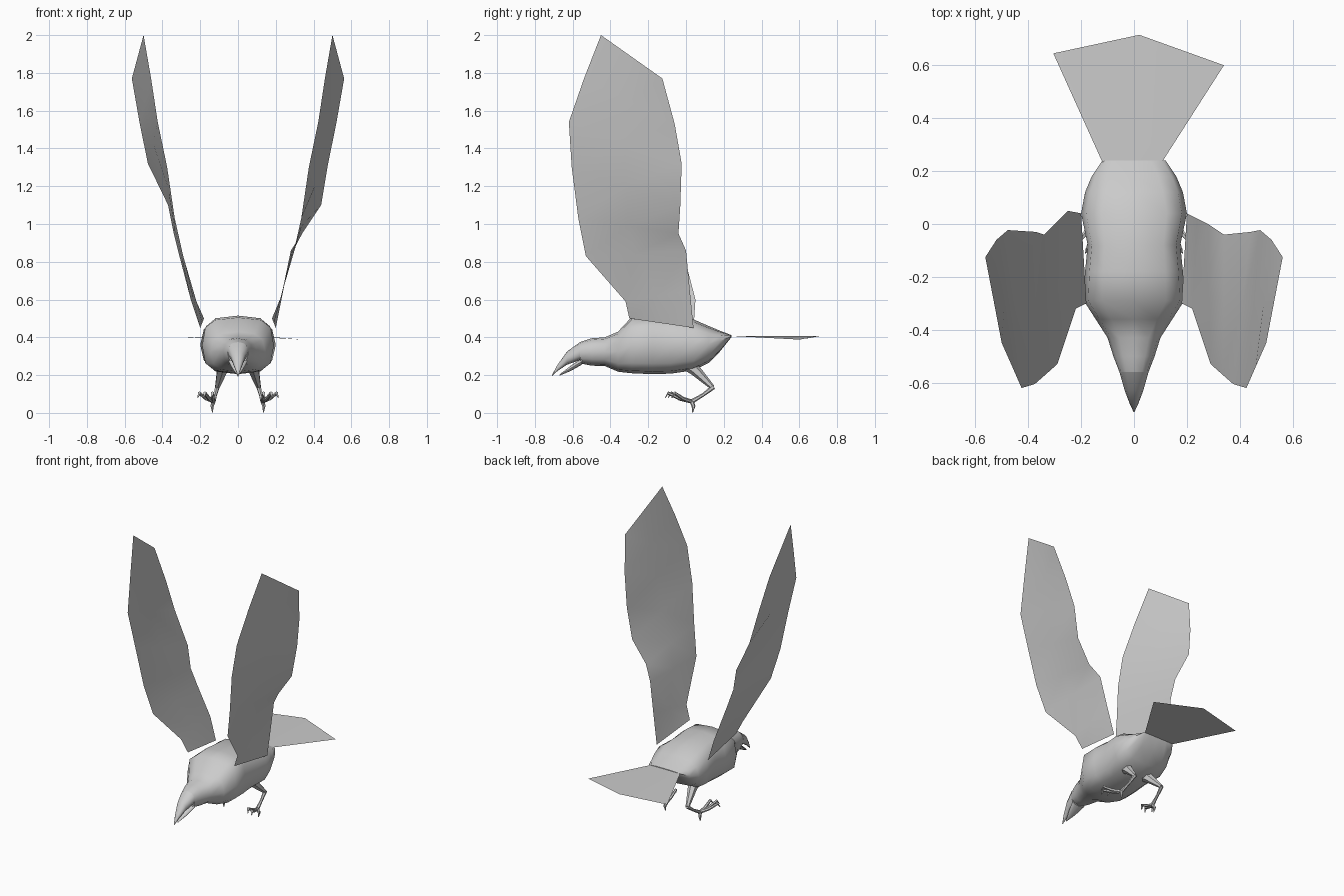
import bpy
import bmesh
from math import cos, sin, tau, radians, copysign
from mathutils import Vector

default_cube = bpy.data.objects.get("Cube")
if default_cube:
    bpy.data.objects.remove(default_cube, do_unlink=True)

# One plumage colour for the whole bird
plumage = bpy.data.materials.new("plain_grey")
plumage.use_nodes = True
grey = (0.6, 0.6, 0.6, 1.0)
plumage.diffuse_color = grey
plumage.node_tree.nodes["Principled BSDF"].inputs["Base Color"].default_value = grey


def finish(name, bm, closed=True):
    """Turn a bmesh into a named, shaded object."""
    if closed:
        bmesh.ops.recalc_face_normals(bm, faces=bm.faces)
    mesh = bpy.data.meshes.new(name)
    bm.to_mesh(mesh)
    bm.free()
    mesh.materials.append(plumage)
    obj = bpy.data.objects.new(name, mesh)
    bpy.context.collection.objects.link(obj)
    bpy.ops.object.select_all(action="DESELECT")
    obj.select_set(True)
    bpy.context.view_layer.objects.active = obj
    bpy.ops.object.shade_smooth_by_angle(angle=radians(50))
    return obj


def bridge(bm, rings):
    """Join rings of points into a capped skin."""
    loops = [[bm.verts.new(p) for p in ring] for ring in rings]
    for a, b in zip(loops, loops[1:]):
        for i in range(len(a)):
            j = (i + 1) % len(a)
            bm.faces.new((a[i], a[j], b[j], b[i]))
    bm.faces.new(loops[0])
    bm.faces.new(loops[-1])


def section(y, width, top, bottom, power, sides=12):
    """Rounded-box cross-section standing across the body."""
    ring = []
    for i in range(sides):
        c, s = cos(tau * i / sides), sin(tau * i / sides)
        x = width * copysign(abs(c) ** power, c)
        z = (top + bottom) / 2 + (top - bottom) / 2 * copysign(abs(s) ** power, s)
        ring.append((x, y, z))
    return ring


def loft(name, rows):
    bm = bmesh.new()
    bridge(bm, [section(*row) for row in rows])
    return finish(name, bm)


def add_tube(bm, points, radii, sides=6):
    """Tapered limb following a short path."""
    points = [Vector(p) for p in points]
    rings = []
    for i, p in enumerate(points):
        ahead = points[min(i + 1, len(points) - 1)] - points[max(i - 1, 0)]
        u = ahead.cross(Vector((1, 0, 0))).normalized()
        v = ahead.cross(u).normalized()
        rings.append([p + radii[i] * (u * cos(tau * k / sides) + v * sin(tau * k / sides))
                      for k in range(sides)])
    bridge(bm, rings)


# Head and torso: y, half width, top, bottom, squareness
loft("body", [
    (-0.56, 0.055, 0.375, 0.262, 0.9),
    (-0.5, 0.078, 0.395, 0.25, 0.9),
    (-0.43, 0.1, 0.4, 0.248, 0.85),
    (-0.36, 0.145, 0.43, 0.218, 0.75),
    (-0.29, 0.19, 0.505, 0.21, 0.65),
    (-0.18, 0.185, 0.515, 0.205, 0.65),
    (-0.08, 0.175, 0.51, 0.208, 0.65),
    (0.04, 0.2, 0.495, 0.225, 0.7),
    (0.12, 0.185, 0.46, 0.265, 0.75),
    (0.18, 0.16, 0.435, 0.325, 0.8),
    (0.24, 0.12, 0.412, 0.4, 0.9),
])

# Open, hooked beak
loft("upper_beak", [
    (-0.56, 0.055, 0.375, 0.28, 0.9),
    (-0.63, 0.035, 0.325, 0.255, 0.9),
    (-0.68, 0.016, 0.255, 0.222, 0.9),
    (-0.71, 0.002, 0.2, 0.193, 0.9),
])
loft("lower_beak", [
    (-0.55, 0.05, 0.29, 0.256, 0.9),
    (-0.61, 0.03, 0.25, 0.222, 0.9),
    (-0.67, 0.004, 0.203, 0.197, 0.9),
])

# Wings: single curved sheets between a leading and a trailing edge
leading = [
    (0.18, -0.3, 0.5), (0.22, -0.32, 0.59), (0.29, -0.53, 0.83), (0.335, -0.57, 1.03),
    (0.375, -0.605, 1.3), (0.425, -0.62, 1.54), (0.46, -0.54, 1.77), (0.5, -0.45, 2.0),
]
trailing = [
    (0.2, 0.04, 0.45), (0.24, 0.02, 0.65), (0.28, 0.0, 0.86), (0.34, -0.04, 0.95),
    (0.44, -0.03, 1.1), (0.477, -0.023, 1.32), (0.52, -0.06, 1.53), (0.562, -0.125, 1.77),
]
# The right wing is flexed a little differently along its rear edge
flexed = {1: (0.25, 0.05, 0.6), 2: (0.31, -0.01, 0.83), 4: (0.37, -0.03, 1.1)}


def wing(name, side):
    bm = bmesh.new()
    rows = []
    for i, (front, back) in enumerate(zip(leading, trailing)):
        if side < 0:
            back = flexed.get(i, back)
        front, back = Vector(front), Vector(back)
        row = [front.lerp(back, t) for t in (0, 0.5, 1)]
        rows.append([bm.verts.new((side * p.x, p.y, p.z)) for p in row])
    for a, b in zip(rows, rows[1:]):
        for k in range(2):
            quad = (a[k], a[k + 1], b[k + 1], b[k])
            bm.faces.new(quad if side > 0 else quad[::-1])
    finish(name, bm, closed=False)


# Fanned tail sheet
bm = bmesh.new()
left_root, left_tip, middle_tip, right_tip, right_root, middle_root = [
    bm.verts.new(p) for p in (
        (0.1, 0.225, 0.408), (0.34, 0.6, 0.388), (0.02, 0.715, 0.408),
        (-0.305, 0.645, 0.395), (-0.12, 0.235, 0.408), (0, 0.235, 0.408))]
bm.faces.new((middle_root, left_root, left_tip, middle_tip))
bm.faces.new((middle_root, middle_tip, right_tip, right_root))
finish("tail", bm, closed=False)


# Legs with three forward toes, one rear toe and curled claws
def leg(name, side):
    bm = bmesh.new()
    heel = (0.13, 0.03, 0.06)
    paths = [
        ([(0.075, -0.02, 0.29), (0.085, 0.05, 0.225), (0.11, 0.14, 0.135)],
         (0.05, 0.03, 0.013)),
        ([(0.11, 0.145, 0.137), (0.12, 0.09, 0.095), heel], (0.013, 0.009, 0.012)),
        ([heel, (0.137, 0.04, 0.035), (0.135, 0.035, 0.002)], (0.012, 0.01, 0.002)),
    ]
    for x, y in ((0.135, -0.08), (0.175, -0.095), (0.205, -0.06)):
        knuckle = ((x + heel[0]) / 2, (y + heel[1]) / 2, 0.075)
        claw = (x + 0.008, y - 0.015, 0.08)
        paths.append(([heel, knuckle, (x, y, 0.105), claw], (0.011, 0.01, 0.009, 0.002)))
    for points, radii in paths:
        add_tube(bm, [(side * x, y, z) for x, y, z in points], radii)
    finish(name, bm)


for label, side in (("left", 1), ("right", -1)):
    wing(label + "_wing", side)
    leg(label + "_leg", side)
